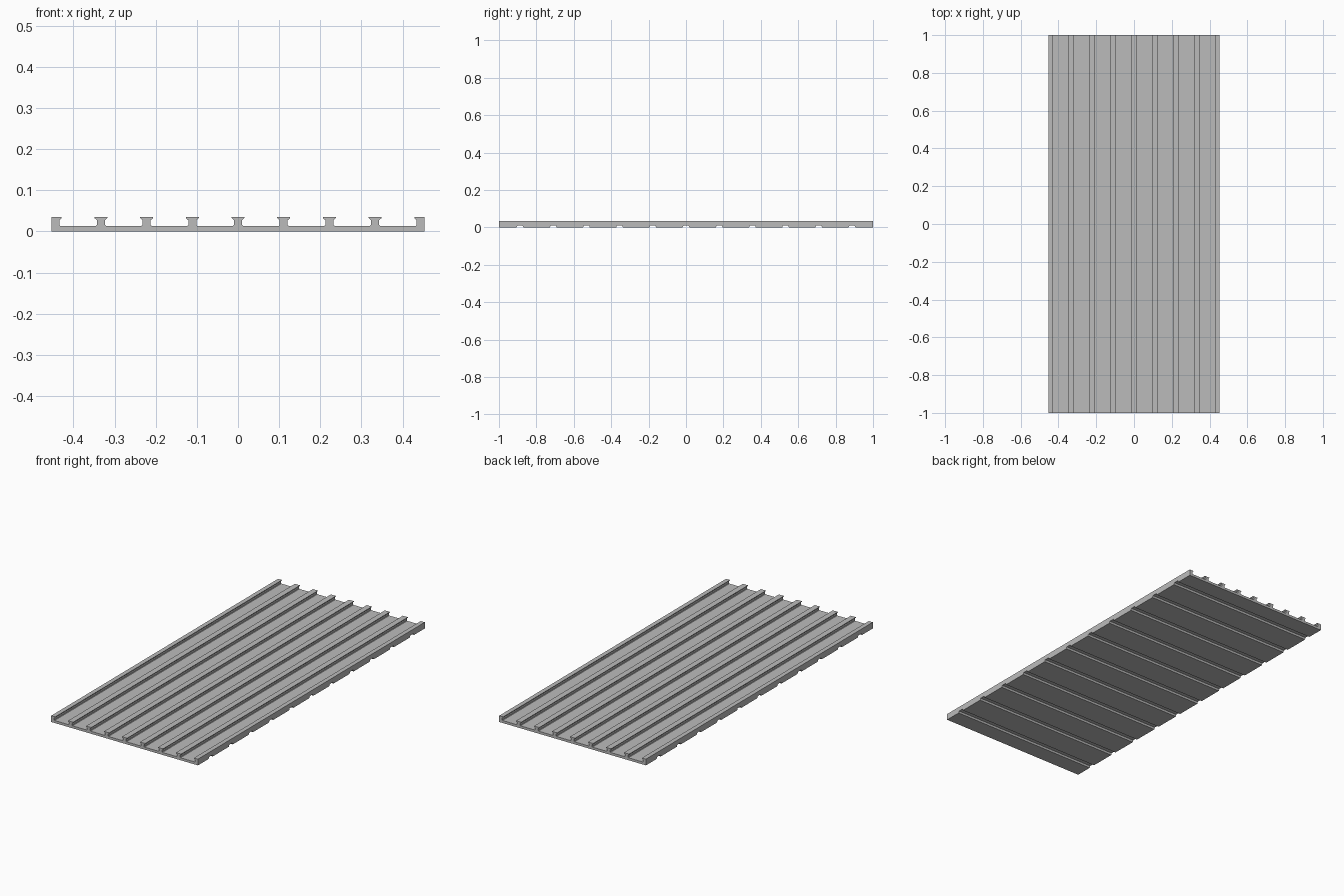
import bpy
import bmesh
from mathutils import Vector

if "Cube" in bpy.data.objects:
    bpy.data.objects.remove(bpy.data.objects["Cube"], do_unlink=True)

HALF_X, HALF_Y = 0.453, 1.0
PLATE_TOP, TOP = 0.0137, 0.035
RIB_STEP, GROOVE_STEP = 0.111, 0.1775

grey = bpy.data.materials.new("plain grey")
grey.use_nodes = True
colour = (0.5, 0.5, 0.5, 1)
grey.diffuse_color = colour
grey.node_tree.nodes["Principled BSDF"].inputs["Base Color"].default_value = colour


def extrude_profile(name, points, travel):
    """Solid made by sweeping a closed flat outline along a vector."""
    bm = bmesh.new()
    face = bm.faces.new([bm.verts.new(p) for p in points])
    swept = bmesh.ops.extrude_face_region(bm, geom=[face])["geom"]
    verts = [v for v in swept if isinstance(v, bmesh.types.BMVert)]
    bmesh.ops.translate(bm, verts=verts, vec=Vector(travel))
    bmesh.ops.recalc_face_normals(bm, faces=bm.faces)
    mesh = bpy.data.meshes.new(name)
    bm.to_mesh(mesh)
    bm.free()
    mesh.materials.append(grey)
    obj = bpy.data.objects.new(name, mesh)
    bpy.context.collection.objects.link(obj)
    return obj


# Base plate with crosswise grooves along its underside
outline = [(-HALF_Y, 0)]
for i in range(-5, 6):
    y = i * GROOVE_STEP
    outline += [(y - 0.018, 0), (y - 0.014, 0.01), (y + 0.014, 0.01), (y + 0.018, 0)]
outline += [(HALF_Y, 0), (HALF_Y, PLATE_TOP), (-HALF_Y, PLATE_TOP)]
extrude_profile("base_plate", [(-HALF_X, y, z) for y, z in outline], (2 * HALF_X, 0, 0))

# Lengthwise ribs with flared tops; the outer two are cut flush with the plate
half_rib = [(0.012, PLATE_TOP), (0.0097, 0.016), (0.0097, 0.027),
            (0.0157, 0.0325), (0.0157, TOP)]
rib = half_rib + [(-x, z) for x, z in reversed(half_rib)]
for i in range(-4, 5):
    centre = i * RIB_STEP
    section = []
    for x, z in rib:
        x += centre
        if abs(i) == 4 and abs(x) > abs(centre):
            x = HALF_X if i > 0 else -HALF_X
        section.append((x, -HALF_Y, z))
    extrude_profile(f"rib_{i + 5}", section, (0, 2 * HALF_Y, 0))
